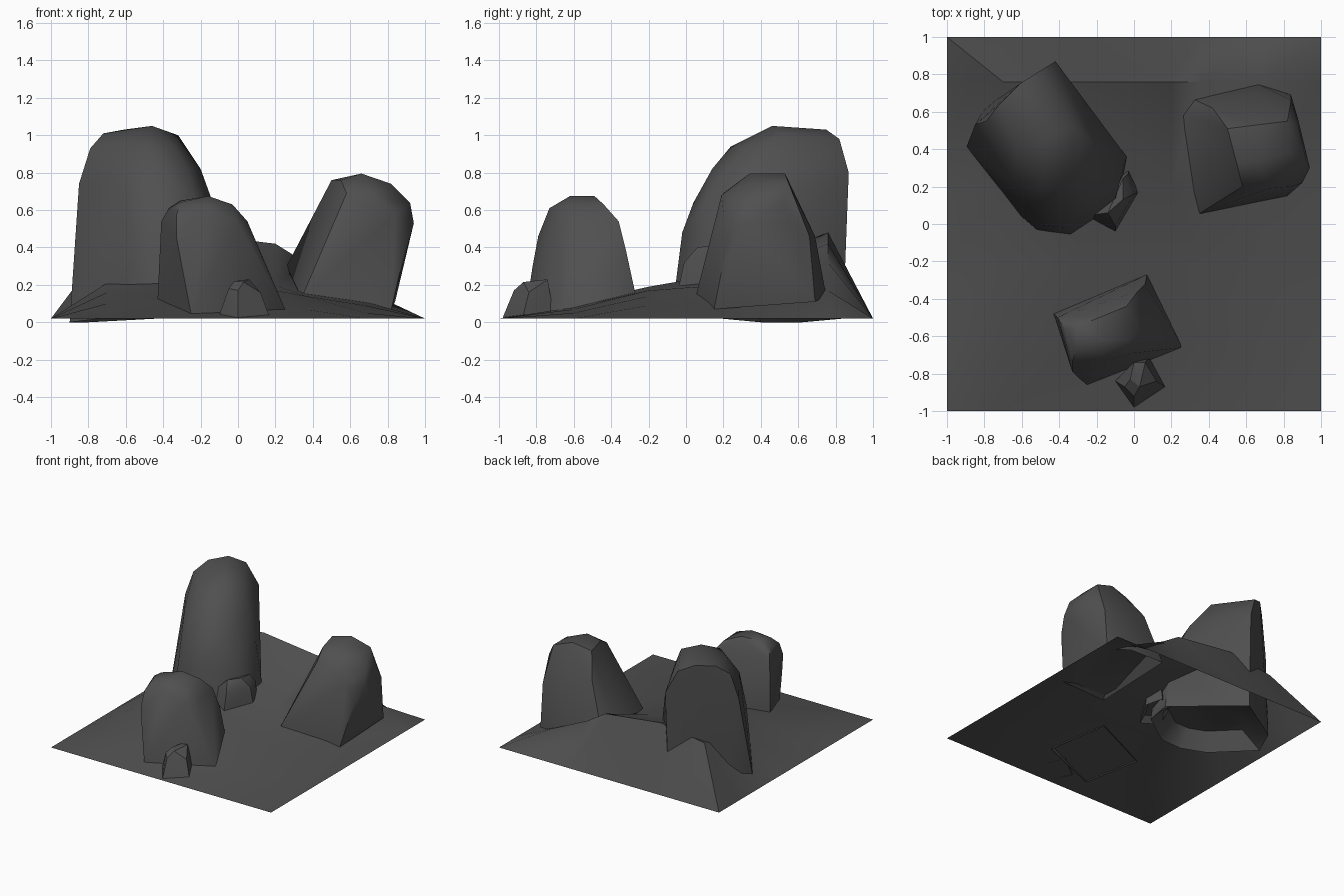
import bpy, bmesh, math
from mathutils import Vector

if "Cube" in bpy.data.objects:
    bpy.data.objects.remove(bpy.data.objects["Cube"])

dark = bpy.data.materials.new("dark_stone")
dark.diffuse_color = (0.08, 0.08, 0.08, 1)
dark.use_nodes = True
dark.node_tree.nodes["Principled BSDF"].inputs["Base Color"].default_value = dark.diffuse_color


def finish(bm, name, angle):
    bmesh.ops.recalc_face_normals(bm, faces=bm.faces[:])
    me = bpy.data.meshes.new(name)
    bm.to_mesh(me)
    bm.free()
    me.materials.append(dark)
    ob = bpy.data.objects.new(name, me)
    bpy.context.collection.objects.link(ob)
    bpy.ops.object.select_all(action='DESELECT')
    ob.select_set(True)
    bpy.context.view_layer.objects.active = ob
    bpy.ops.object.shade_smooth_by_angle(angle=math.radians(angle))
    return ob


def rock(name, rim, body, angle=40, hollow=0.1):
    """Chiselled boulder: convex hull of corner points, with a recessed underside."""
    bm = bmesh.new()
    base = [bm.verts.new(p) for p in rim]
    for p in body:
        bm.verts.new(p)
    bmesh.ops.convex_hull(bm, input=bm.verts[:])
    # open the underside and drop anything left loose
    for f in [f for f in bm.faces if all(v in base for v in f.verts)]:
        bm.faces.remove(f)
    for e in [e for e in bm.edges if not e.link_faces]:
        bm.edges.remove(e)
    base = [v for v in base if v.link_faces]
    for v in [v for v in bm.verts if not v.link_faces]:
        bm.verts.remove(v)
    # recess
    centre = sum((v.co for v in base), Vector()) / len(base)
    inner = [bm.verts.new(centre.lerp(v.co, 0.68) + Vector((0, 0, hollow)))
             for v in base]
    for i in range(len(base)):
        k = (i + 1) % len(base)
        bm.faces.new((base[i], base[k], inner[k], inner[i]))
    bm.faces.new(inner)
    return finish(bm, name, angle)


# Ground sheet: flat rim, gentle rise towards a ridge near the back
xs = [-1, -0.7, -0.3, 0.2, 0.36, 0.68, 1]
ys = [-1, -0.6, -0.2, 0.2, 0.76, 1]
heights = [
    [0.10, 0.10, 0.08, 0.07, 0.05],
    [0.16, 0.19, 0.17, 0.14, 0.09],
    [0.21, 0.26, 0.20, 0.16, 0.11],
    [0.42, 0.48, 0.42, 0.32, 0.17],
]
bm = bmesh.new()
grid = []
for j, y in enumerate(ys):
    row = []
    for i, x in enumerate(xs):
        inside = 0 < i < len(xs) - 1 and 0 < j < len(ys) - 1
        z = heights[j - 1][i - 1] if inside else 0.02
        row.append(bm.verts.new((x, y, z)))
    grid.append(row)
for j in range(len(ys) - 1):
    for i in range(len(xs) - 1):
        a, b = grid[j][i], grid[j][i + 1]
        c, d = grid[j + 1][i + 1], grid[j + 1][i]
        # split so that corner cells crease along the corner diagonal
        if (i < 3) == (j < 3):
            bm.faces.new((a, b, c))
            bm.faces.new((a, c, d))
        else:
            bm.faces.new((a, b, d))
            bm.faces.new((b, c, d))
ground = finish(bm, "ground", 50)
if ground.data.polygons[0].normal.z < 0:
    ground.data.flip_normals()

# Tall boulder, back left
rock("tall_boulder", [
    (-.9, .4, 0), (-.65, .08, .03), (-.5, -.05, .07), (-.33, -.07, .09),
    (-.08, .1, .1), (-.03, .33, .09), (-.43, .84, .02), (-.8, .62, 0),
], [
    (-.85, .53, .74), (-.79, .55, .93), (-.72, .64, 1.01), (-.61, .75, 1.03),
    (-.5, .82, .98), (-.42, .87, .8), (-.63, .37, .96), (-.46, .46, 1.05),
    (-.32, .52, 1), (-.48, .24, .94), (-.64, .22, .78), (-.42, .04, .64),
    (-.41, .14, .82), (-.27, .25, .83), (-.34, .33, .94), (-.2, .42, .82),
    (-.12, .4, .6), (-.04, .36, .3), (-.55, 0, .4), (-.36, -.02, .48),
    (-.1, .14, .43), (-.23, .11, .66), (-.55, .1, .66),
], 42, 0.13)

# Leaning boulder, right
rock("leaning_boulder", [
    (.34, .05, .13), (.82, .15, .07), (.84, .69, .11), (.66, .75, .14),
    (.29, .68, .2),
], [
    (.26, .58, .3), (.5, .51, .76), (.66, .53, .795), (.82, .55, .74),
    (.55, .32, .76), (.66, .34, .795), (.82, .38, .74), (.92, .34, .64),
    (.88, .52, .64), (.94, .3, .53), (.88, .55, .53), (.58, .2, .69),
    (.72, .19, .68), (.84, .2, .58), (.42, .62, .58), (.66, .69, .46),
    (.84, .66, .46), (.9, .22, .42),
])

# Front boulder
rock("front_boulder", [
    (-.43, -.48, .12), (-.25, -.86, .04), (.26, -.66, .05), (.07, -.27, .15),
], [
    (-.41, -.5, .54), (-.37, -.56, .61), (-.31, -.55, .65), (-.16, -.49, .675),
    (-.04, -.44, .63), (-.31, -.66, .64), (-.16, -.62, .675), (-.03, -.62, .63),
    (.02, -.36, .54), (.05, -.58, .54), (.1, -.62, .42), (.06, -.32, .38),
    (-.33, -.79, .46), (-.33, -.74, .57), (-.16, -.73, .61), (0, -.69, .53),
    (-.3, -.82, .3),
])

# Pebble in front of the front boulder
rock("front_pebble", [
    (-.1, -.84, .04), (0, -.98, .025), (.165, -.87, .04), (.08, -.71, .06),
], [
    (-.05, -.87, .18), (0, -.92, .17), (-.02, -.83, .22), (.03, -.87, .215),
    (.06, -.74, .23), (.12, -.84, .16), (0, -.74, .22),
], 32, 0.04)

# Pebble beside the tall boulder
rock("side_pebble", [
    (-.24, .02, .15), (-.1, -.05, .14), (.03, .17, .15), (-.03, .3, .17),
    (-.17, .2, .16),
], [
    (-.21, .05, .33), (-.1, -.01, .32), (0, .16, .34), (-.03, .27, .34),
    (-.14, .06, .4), (-.06, .13, .41), (-.06, .24, .4),
], 32, 0.04)
